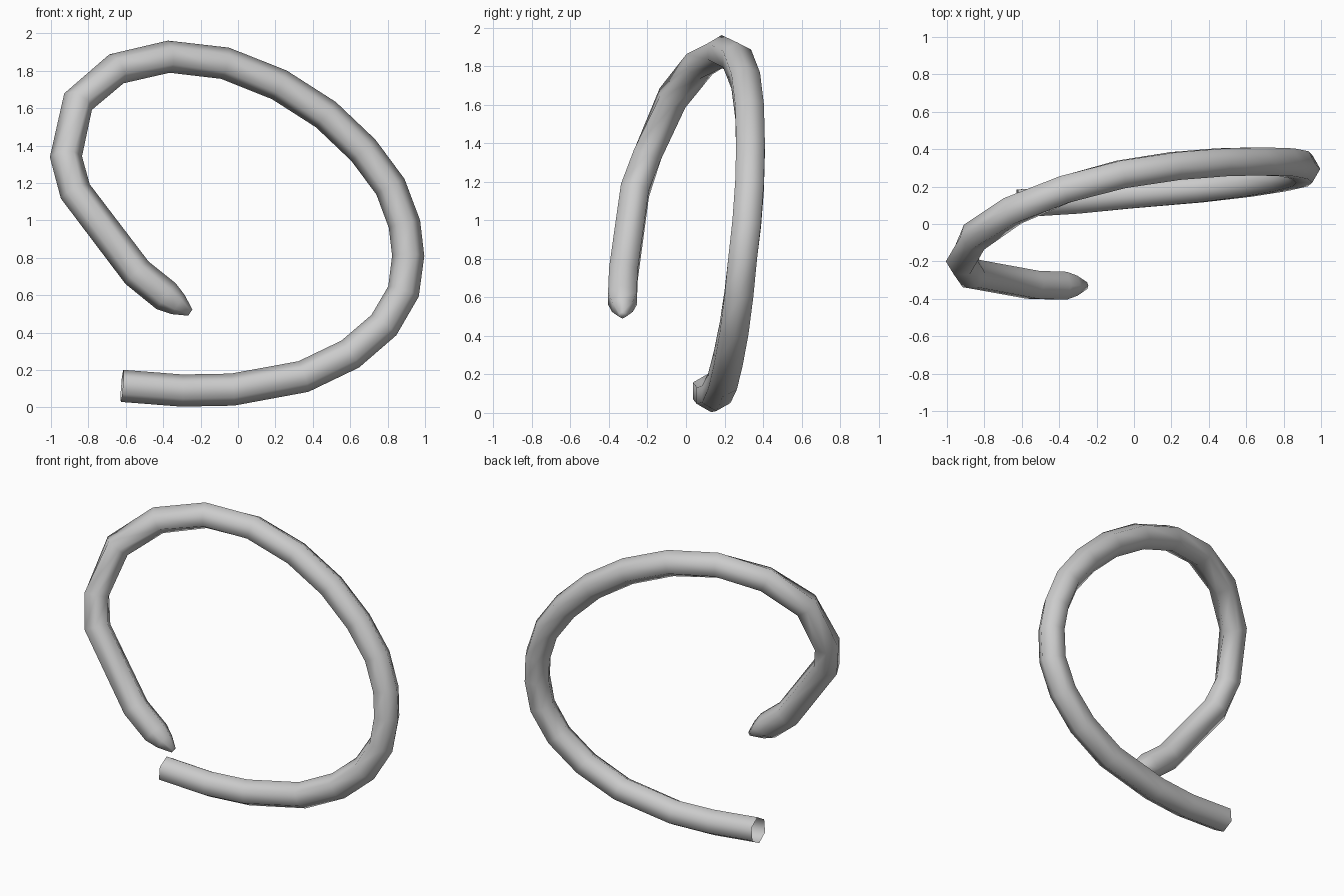
import bpy, bmesh, math
from mathutils import Vector

cube = bpy.data.objects.get("Cube")
if cube:
    bpy.data.objects.remove(cube, do_unlink=True)

SIDES = 6
R = 0.086

# Centre line of the loop, from the open end to the pointed end
PATH = [
    (-0.62, 0.11, 0.115), (-0.30, 0.13, 0.09), (-0.03, 0.157, 0.095),
    (0.35, 0.19, 0.165), (0.60, 0.22, 0.285), (0.78, 0.25, 0.44),
    (0.885, 0.275, 0.62), (0.91, 0.295, 0.81), (0.89, 0.315, 0.98),
    (0.815, 0.33, 1.18), (0.67, 0.335, 1.375), (0.47, 0.33, 1.565),
    (0.22, 0.31, 1.725), (-0.07, 0.265, 1.84), (-0.37, 0.185, 1.875),
    (-0.65, 0.07, 1.81), (-0.855, -0.07, 1.635), (-0.92, -0.20, 1.34),
    (-0.87, -0.265, 1.155), (-0.54, -0.325, 0.72), (-0.385, -0.33, 0.595),
    (-0.32, -0.33, 0.55), (-0.255, -0.33, 0.507),
]
points = [Vector(p) for p in PATH]
radii = [R] * (len(points) - 2) + [0.062, 0.02]

grey = bpy.data.materials.new("grey")
grey.use_nodes = True
colour = (0.6, 0.6, 0.6, 1)
grey.diffuse_color = colour
grey.node_tree.nodes["Principled BSDF"].inputs["Base Color"].default_value = colour

# Six-sided rings swept along the centre line, corners in the plane of the loop
bm = bmesh.new()
rings = []
for i, (p, r) in enumerate(zip(points, radii)):
    before = (p - points[i - 1]).normalized() if i else Vector()
    after = (points[i + 1] - p).normalized() if i + 1 < len(points) else Vector()
    tangent = (before + after).normalized()
    u = tangent.cross(Vector((0, 1, 0))).normalized()
    v = tangent.cross(u)
    angles = [2 * math.pi * k / SIDES for k in range(SIDES)]
    rings.append([bm.verts.new(p + r * (u * math.cos(a) + v * math.sin(a)))
                  for a in angles])
for a, b in zip(rings, rings[1:]):
    for k in range(SIDES):
        n = (k + 1) % SIDES
        bm.faces.new((a[k], a[n], b[n], b[k]))

# Close the pointed end; the other end stays open
bm.faces.new(rings[-1])
for f in bm.faces:
    f.smooth = True
bmesh.ops.recalc_face_normals(bm, faces=bm.faces[:])

mesh = bpy.data.meshes.new("looped_tube")
bm.to_mesh(mesh)
bm.free()
mesh.materials.append(grey)
tube = bpy.data.objects.new("looped_tube", mesh)
bpy.context.collection.objects.link(tube)
